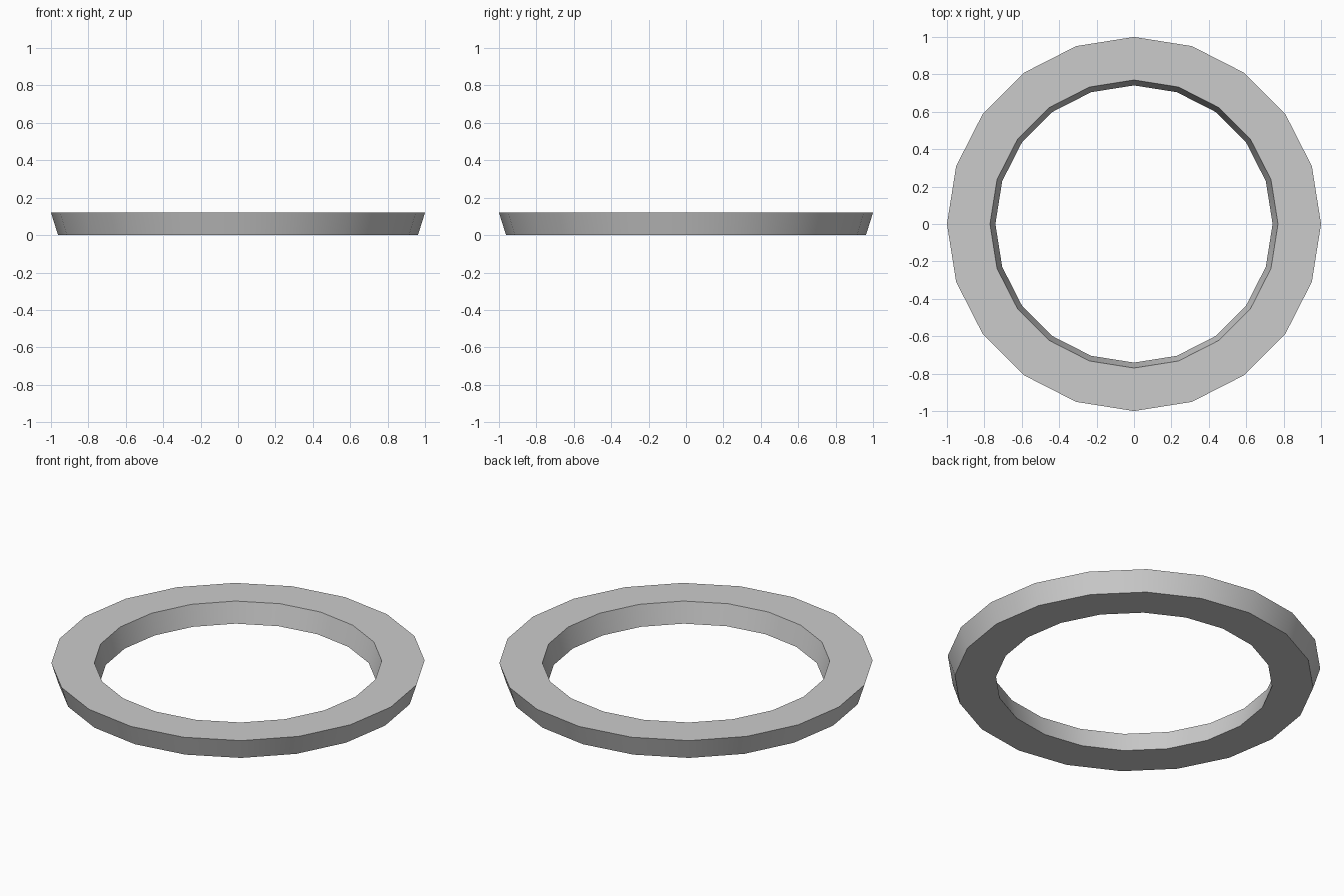
import bpy, bmesh, math

if "Cube" in bpy.data.objects:
    bpy.data.objects.remove(bpy.data.objects["Cube"])

SIDES = 20
# Cross-section (radius, height): outer bottom, outer top, inner top, inner bottom
PROFILE = [(0.962, 0.0), (1.0, 0.12), (0.77, 0.12), (0.741, 0.0)]

# Tapered flat ring: revolve the cross-section around z
bm = bmesh.new()
rings = []
for i in range(SIDES):
    a = 2 * math.pi * i / SIDES
    rings.append([bm.verts.new((r * math.cos(a), r * math.sin(a), z)) for r, z in PROFILE])
for i in range(SIDES):
    cur, nxt = rings[i], rings[(i + 1) % SIDES]
    for j in range(4):
        k = (j + 1) % 4
        bm.faces.new((cur[j], nxt[j], nxt[k], cur[k]))
bmesh.ops.recalc_face_normals(bm, faces=bm.faces)

mesh = bpy.data.meshes.new("ring")
bm.to_mesh(mesh)
bm.free()
ring = bpy.data.objects.new("ring", mesh)
bpy.context.collection.objects.link(ring)

# Smooth round walls, sharp rims
bpy.context.view_layer.objects.active = ring
ring.select_set(True)
bpy.ops.object.shade_smooth_by_angle(angle=math.radians(30))
